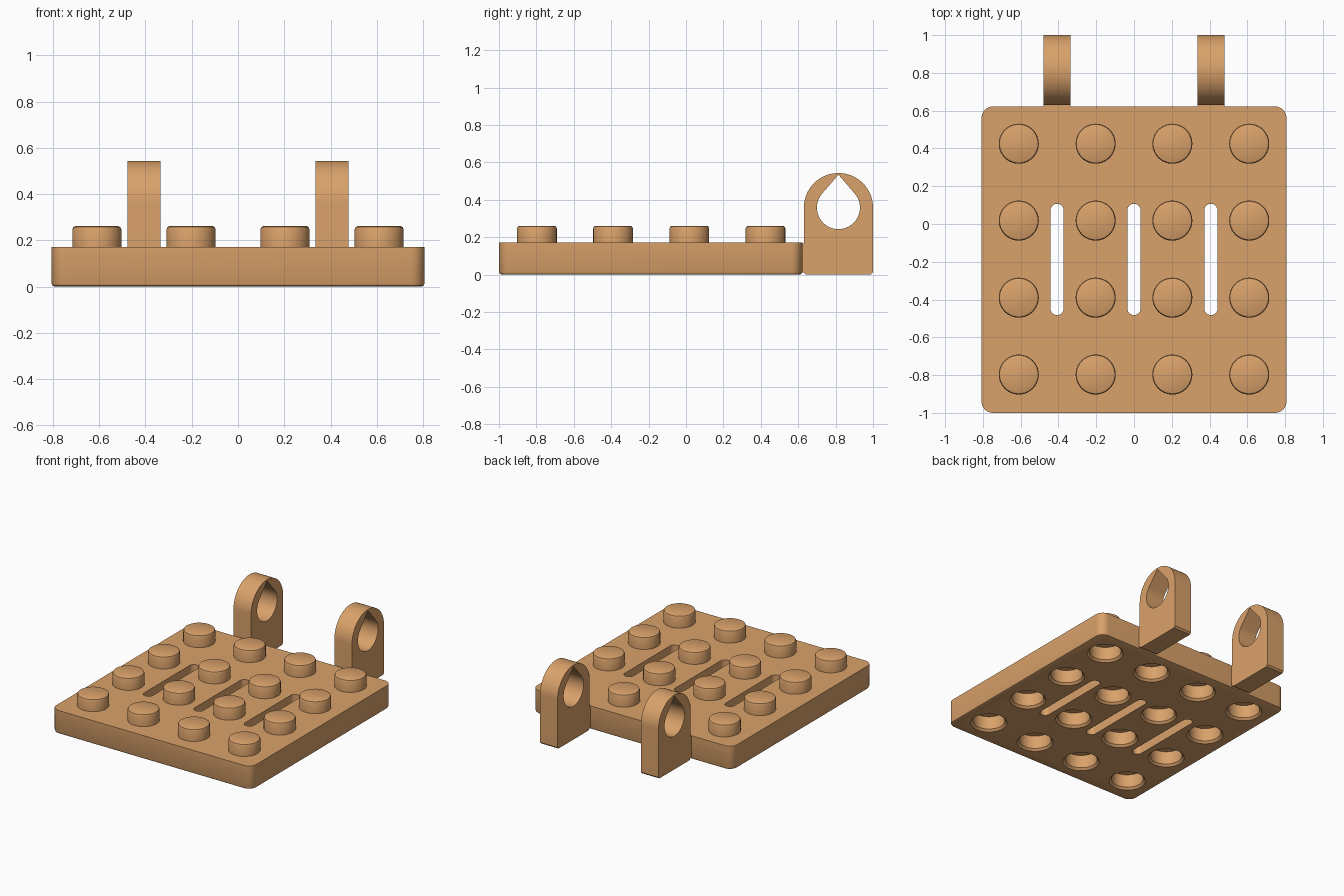
import bpy, bmesh, math
from mathutils import Vector

if "Cube" in bpy.data.objects:
    bpy.data.objects.remove(bpy.data.objects["Cube"])

tan = bpy.data.materials.new("tan_plastic")
tan.diffuse_color = (0.70, 0.36, 0.145, 1)
tan.use_nodes = True
tan.node_tree.nodes["Principled BSDF"].inputs["Base Color"].default_value = tan.diffuse_color

STUD_X = [-0.61, -0.203, 0.203, 0.61]
STUD_Y = [-0.797, -0.39, 0.018, 0.425]


def finish(name, bm):
    bmesh.ops.recalc_face_normals(bm, faces=bm.faces)
    me = bpy.data.meshes.new(name)
    bm.to_mesh(me)
    bm.free()
    me.materials.append(tan)
    ob = bpy.data.objects.new(name, me)
    bpy.context.collection.objects.link(ob)
    return ob


def prism(bm, pts, offset):
    """Extrude a closed outline of 3D points; returns the new faces."""
    base = bm.faces.new([bm.verts.new(p) for p in pts])
    res = bmesh.ops.extrude_face_region(bm, geom=[base])
    top = [v for v in res["geom"] if isinstance(v, bmesh.types.BMVert)]
    bmesh.ops.translate(bm, verts=top, vec=Vector(offset))
    return base


def lathe(bm, x, y, profile, n=40, bottom=True):
    """Stack of (radius, z) rings around a vertical axis, capped on top."""
    rings = [[bm.verts.new((x + r * math.cos(2 * math.pi * i / n),
                            y + r * math.sin(2 * math.pi * i / n), z))
              for i in range(n)] for r, z in profile]
    for a, b in zip(rings, rings[1:]):
        for i in range(n):
            j = (i + 1) % n
            bm.faces.new((a[i], a[j], b[j], b[i]))
    bm.faces.new(rings[-1])
    if bottom:
        bm.faces.new(rings[0][::-1])


def rounded_rect(x0, x1, y0, y1, r, z, n=8):
    pts = []
    for k, (cx, cy) in enumerate([(x1 - r, y1 - r), (x0 + r, y1 - r),
                                  (x0 + r, y0 + r), (x1 - r, y0 + r)]):
        for i in range(n + 1):
            a = math.pi / 2 * (k + i / n)
            pts.append((cx + r * math.cos(a), cy + r * math.sin(a), z))
    return pts


def cut(target, cutter):
    mod = target.modifiers.new("cut", "BOOLEAN")
    mod.operation, mod.solver, mod.object = "DIFFERENCE", "EXACT", cutter
    bpy.context.view_layer.objects.active = target
    bpy.ops.object.modifier_apply(modifier=mod.name)
    bpy.data.objects.remove(cutter)


def smooth(ob):
    bpy.ops.object.select_all(action="DESELECT")
    ob.select_set(True)
    bpy.context.view_layer.objects.active = ob
    bpy.ops.object.shade_smooth_by_angle(angle=math.radians(30))


# base plate with a small bevel round the bottom edge
bm = bmesh.new()
base = prism(bm, rounded_rect(-0.807, 0.807, -1, 0.622, 0.06, 0), (0, 0, 0.172))
bmesh.ops.bevel(bm, geom=list(base.edges), offset=0.015, segments=2,
                profile=0.5, affect="EDGES")
plate = finish("base_plate", bm)

# sockets below each stud, with flared mouths
bm = bmesh.new()
for x in STUD_X:
    for y in STUD_Y:
        lathe(bm, x, y, [(0.133, -0.01), (0.108, 0.015), (0.108, 0.11)])
cut(plate, finish("socket_cutter", bm))

# three through slots
bm = bmesh.new()
for x in (-0.407, 0, 0.407):
    prism(bm, rounded_rect(x - 0.035, x + 0.035, -0.482, 0.107, 0.034, -0.1), (0, 0, 0.4))
cut(plate, finish("slot_cutter", bm))
smooth(plate)

# studs
bm = bmesh.new()
for x in STUD_X:
    for y in STUD_Y:
        lathe(bm, x, y, [(0.106, 0.171), (0.106, 0.247), (0.102, 0.257), (0.094, 0.261)],
              bottom=False)
smooth(finish("studs", bm))

# hinge lugs: arched block with a teardrop hole and a short bridge to the plate
CY, CZ, R, W = 0.815, 0.358, 0.185, 0.142
for side, cx in (("left", -0.407), ("right", 0.407)):
    x0 = cx - W / 2
    arch = [(x0, CY + R * math.cos(math.pi * i / 40), CZ + R * math.sin(math.pi * i / 40))
            for i in range(41)]
    foot = [(0.63, 0.165), (0.61, 0.165), (0.61, 0.012), (0.63, 0.012),
            (0.642, 0), (0.988, 0), (1.0, 0.012)]
    bm = bmesh.new()
    prism(bm, arch + [(x0, y, z) for y, z in foot], (W, 0, 0))
    lug = finish("hinge_lug_" + side, bm)

    r, apex = 0.115, 0.176
    a = math.acos(r / apex)
    tear = [(x0 - 0.1, CY, CZ + apex)]
    for i in range(41):
        t = math.pi / 2 + a + (2 * math.pi - 2 * a) * i / 40
        tear.append((x0 - 0.1, CY + r * math.cos(t), CZ + r * math.sin(t)))
    bm = bmesh.new()
    prism(bm, tear, (W + 0.2, 0, 0))
    cut(lug, finish("hole_cutter", bm))
    smooth(lug)
